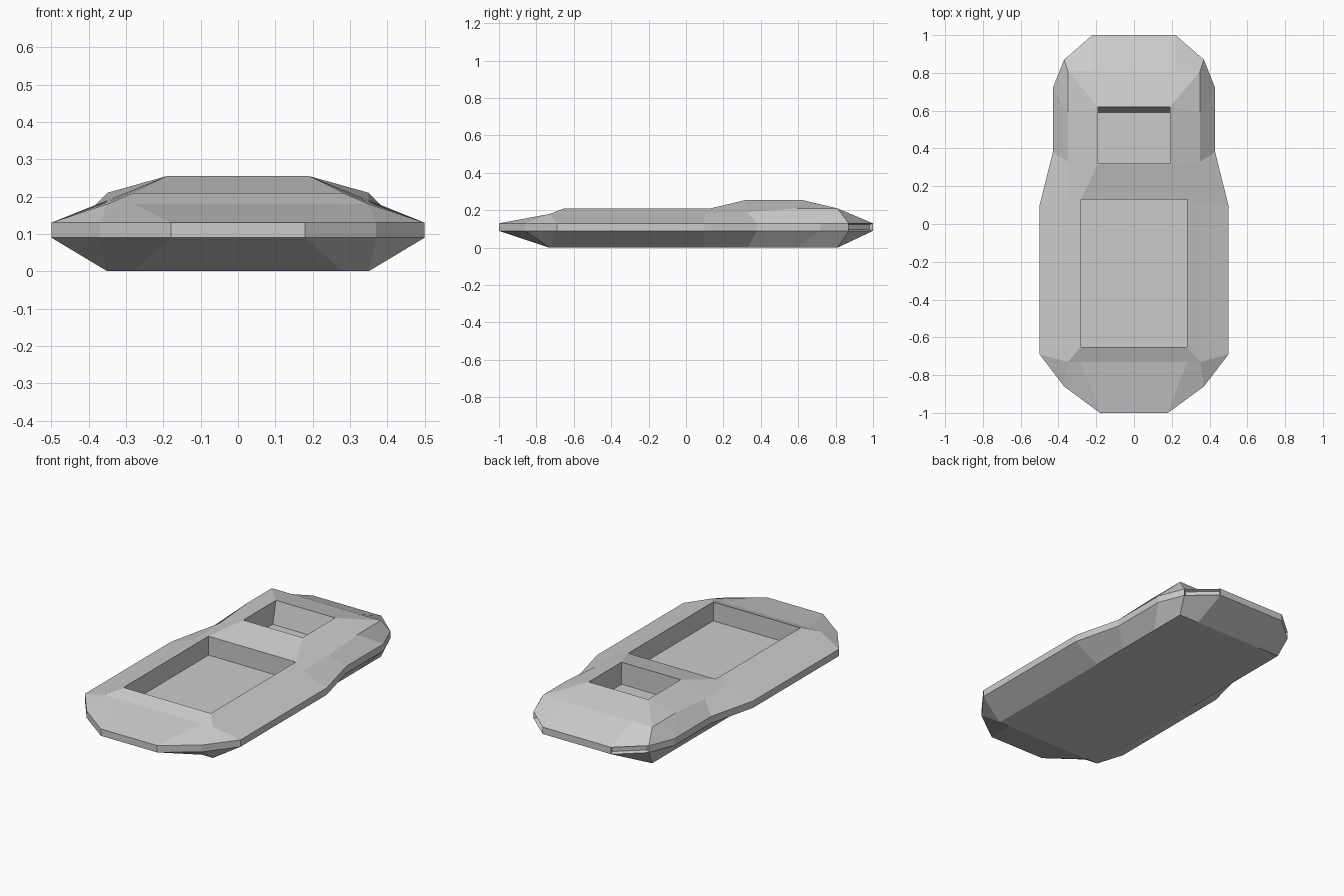
import bpy, bmesh

if "Cube" in bpy.data.objects:
    bpy.data.objects.remove(bpy.data.objects["Cube"])

bm = bmesh.new()
cache = {}


def vert(p):
    key = tuple(round(c, 4) for c in p)
    if key not in cache:
        cache[key] = bm.verts.new(key)
    return cache[key]


def face(*points):
    """Make a face and its mirror image, dropping repeated corners."""
    for s in (1, -1):
        vs = list(dict.fromkeys(vert((s * x + 0.0, y, z)) for x, y, z in points))
        if len(vs) > 2 and not bm.faces.get(vs):
            bm.faces.new(vs)


def ring(xy, z):
    return [(x, y, z) for x, y in xy]


# Half cross-sections of the hull, front centre round to back centre
outline = [(0, -1), (.18, -1), (.37, -.86), (.5, -.69), (.5, .10),
           (.43, .38), (.43, .72), (.37, .87), (.22, 1), (0, 1)]
base = ring([(0, -.73), (.28, -.73), (.35, -.73), (.35, -.73), (.35, .10),
             (.35, .33), (.35, .59), (.35, .81), (.22, .81), (0, .81)], 0)
shoulder_z = [.18, .18, .18, .18, .185, .19, .21, .21, .21, .21]
shoulder = [(x, y, z) for (x, y, _), z in zip(base, shoulder_z)]
rim = ring([(0, -.65)] + [(.28, -.65)] * 3 + [(.28, .13)], .21) + \
      ring([(.19, .32)] + [(.19, .62)] * 3 + [(0, .62)], .255)

rings = [base, ring(outline, .09), ring(outline, .13), shoulder, rim]
for a, b in zip(rings, rings[1:]):
    for i in range(len(a) - 1):
        face(a[i], a[i + 1], b[i + 1], b[i])
face(*base)

# Bridge between the two wells
face((0, .13, .21), (.28, .13, .21), (.19, .32, .255), (0, .32, .255))


# Sunken wells
def well(x, y0, y1, z, floor_y1, floor_z):
    top = [(0, y0, z), (x, y0, z), (x, y1, z), (0, y1, z)]
    low = [(0, y0, floor_z), (x, y0, floor_z), (x, floor_y1, floor_z), (0, floor_y1, floor_z)]
    for i in range(3):
        face(top[i], top[i + 1], low[i + 1], low[i])
    face(*low)


well(.28, -.65, .13, .21, .13, .10)
well(.19, .32, .62, .255, .59, .127)

bmesh.ops.recalc_face_normals(bm, faces=bm.faces)

# Recessed slots in the two back corners of the edge band
slots = []
for f in bm.faces:
    c = f.calc_center_median()
    if abs(c.z - .11) < .005 and c.y > .9 and abs(c.x) > .25:
        slots.append(f)
bmesh.ops.inset_individual(bm, faces=slots, thickness=.009, depth=-.02)

mesh = bpy.data.meshes.new("hull")
bm.to_mesh(mesh)
bm.free()
hull = bpy.data.objects.new("hull", mesh)
bpy.context.collection.objects.link(hull)
